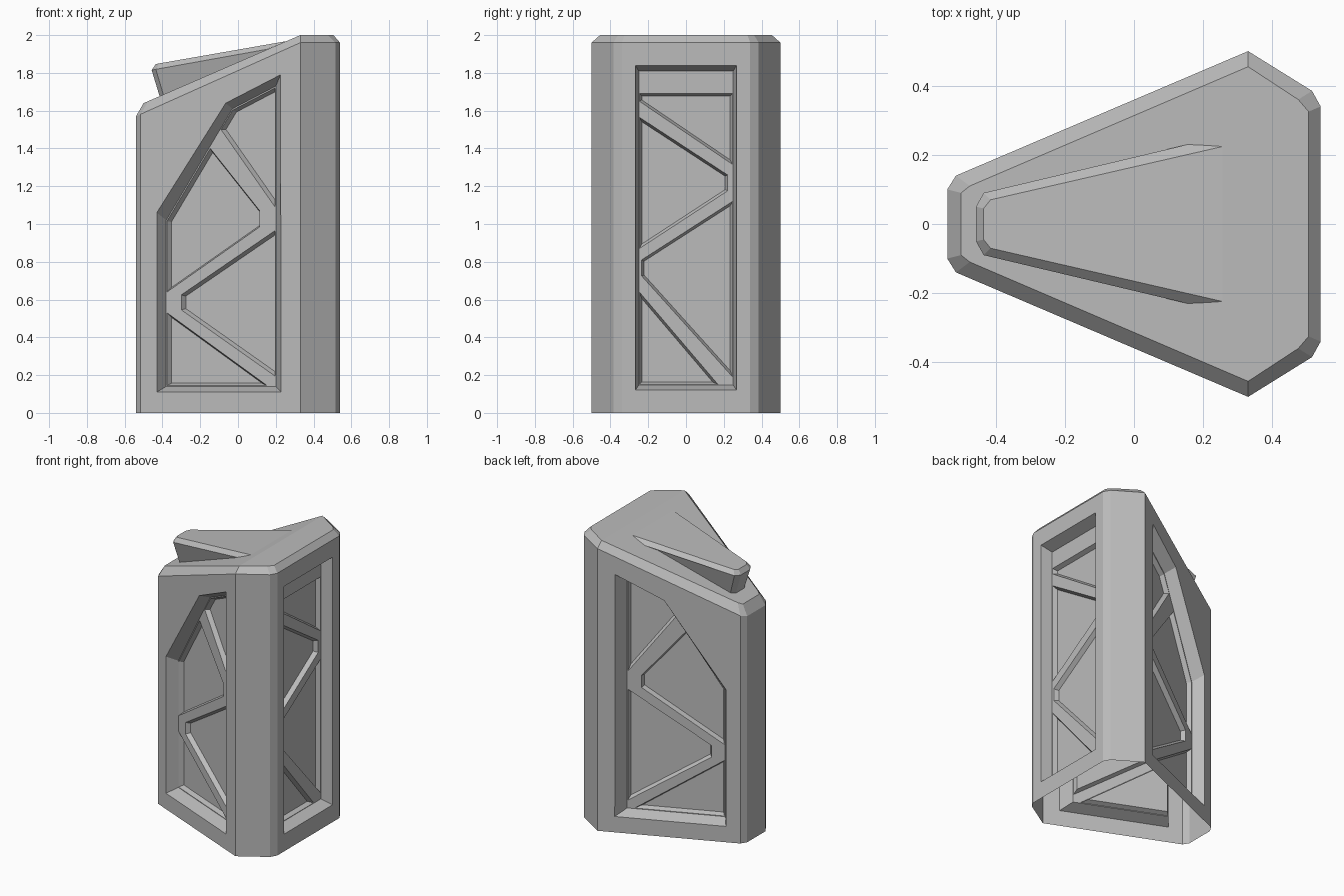
import bpy, bmesh
from mathutils import Vector
from mathutils.geometry import tessellate_polygon

cube = bpy.data.objects.get("Cube")
if cube:
    bpy.data.objects.remove(cube, do_unlink=True)

grey = bpy.data.materials.new("plain_grey")
grey.use_nodes = True
grey.diffuse_color = (0.5, 0.5, 0.5, 1)
grey.node_tree.nodes["Principled BSDF"].inputs["Base Color"].default_value = (0.5, 0.5, 0.5, 1)

RIM, POCKET, BEVEL = 0.078, 0.03, 0.013


def add_face(bm, points, outward):
    """Add one polygon, wound to face outward."""
    face = bm.faces.new([bm.verts.new(p) for p in points])
    face.normal_update()
    if face.normal.dot(Vector(outward)) < 0:
        face.normal_flip()
    return face


def fill_with_holes(bm, loops, place, outward):
    """Fill a flat outline around its holes; place maps (u, z) into space."""
    flat = [Vector((u, z, 0)) for loop in loops for u, z in loop]
    for tri in tessellate_polygon([[Vector((u, z, 0)) for u, z in l] for l in loops]):
        add_face(bm, [place(flat[i].x, flat[i].y) for i in tri], outward)


def window_wall(bm, outline, window, inner, cells, place, outward):
    """Wall with a sunken window whose floor carries struts between pockets."""
    fill_with_holes(bm, [outline, window], lambda u, z: place(u, z, 0), outward)
    for i in range(len(window)):
        j = (i + 1) % len(window)
        add_face(bm, [place(*window[i], 0), place(*window[j], 0),
                      place(*inner[j], RIM), place(*inner[i], RIM)], outward)
    fill_with_holes(bm, [inner] + cells, lambda u, z: place(u, z, RIM), outward)
    pockets = [add_face(bm, [place(u, z, RIM) for u, z in c], outward) for c in cells]
    bmesh.ops.inset_individual(bm, faces=pockets, thickness=BEVEL, depth=-POCKET,
                               use_even_offset=True)


def finish(bm, name):
    bmesh.ops.remove_doubles(bm, verts=bm.verts, dist=0.0001)
    mesh = bpy.data.meshes.new(name)
    bm.to_mesh(mesh)
    bm.free()
    mesh.materials.append(grey)
    bpy.context.collection.objects.link(bpy.data.objects.new(name, mesh))


def mirrored(half):
    return half + [(x, -y) for x, y in reversed(half)]


def shoulder_z(x):
    return min(1.96, 1.96 + 0.448 * (x - 0.33))


def roof_z(x):
    return min(2.0, 2.0 + 0.434 * (x - 0.33))


# Body: wedge footprint, open underneath
base = mirrored([(-0.54, 0.10), (-0.515, 0.14), (0.33, 0.50), (0.515, 0.385), (0.54, 0.34)])
roof = mirrored([(-0.50, 0.09), (-0.475, 0.11), (0.33, 0.455), (0.475, 0.36), (0.505, 0.325)])
bm = bmesh.new()
for i in range(len(base)):
    j = (i + 1) % len(base)
    (ax, ay), (bx, by) = base[i], base[j]
    (cx, cy), (dx, dy) = roof[j], roof[i]
    out = (by - ay, ax - bx, 0)
    if out[0] * (ax + bx) + out[1] * (ay + by) < 0:
        out = (-out[0], -out[1], 0)
    a, b = (ax, ay, shoulder_z(ax)), (bx, by, shoulder_z(bx))
    if i not in (1, 4, 7):          # plain walls
        add_face(bm, [(ax, ay, 0), (bx, by, 0), b, a], out)
    add_face(bm, [a, b, (cx, cy, roof_z(cx)), (dx, dy, roof_z(dx))], (0, 0, 1))  # top bevel

# Sloping roof and flat roof
for keep in (lambda x: x <= 0.33, lambda x: x >= 0.33):
    add_face(bm, [(x, y, roof_z(x)) for x, y in roof if keep(x)], (0, 0, 1))

# Two long side walls
side_outline = [(-0.515, 0), (0.33, 0), (0.33, shoulder_z(0.33)), (-0.515, shoulder_z(-0.515))]
side_window = [(-0.43, 0.11), (0.228, 0.11), (0.225, 1.79), (-0.065, 1.64), (-0.43, 1.06)]
side_inner = [(-0.38, 0.14), (0.2, 0.14), (0.2, 1.73), (-0.03, 1.61), (-0.38, 1.02)]
side_cells = [
    [(-0.376, 0.64), (0.115, 0.985), (0.115, 1.07), (-0.147, 1.40), (-0.376, 1.015)],
    [(0.196, 1.09), (0.196, 1.72), (-0.028, 1.603), (-0.09, 1.50)],
    [(0.196, 0.965), (-0.30, 0.625), (-0.30, 0.545), (0.196, 0.195)],
    [(-0.376, 0.53), (0.155, 0.144), (-0.376, 0.144)],
]
for s in (1, -1):
    def on_side(x, z, d, s=s):
        return (x, s * (0.14 + (x + 0.515) * 0.36 / 0.845 - d / 0.92), z)
    window_wall(bm, side_outline, side_window, side_inner, side_cells,
                on_side, (-0.392, 0.92 * s, 0))

# Broad end wall
end_outline = [(-0.34, 0), (0.34, 0), (0.34, 1.96), (-0.34, 1.96)]
end_window = [(-0.268, 0.12), (0.268, 0.12), (0.268, 1.84), (-0.268, 1.84)]
end_inner = [(-0.25, 0.147), (0.25, 0.147), (0.25, 1.81), (-0.25, 1.81)]
end_cells = [
    [(-0.247, 1.65), (0.247, 1.315), (0.247, 1.69), (-0.247, 1.69)],
    [(-0.247, 1.565), (0.22, 1.26), (0.22, 1.175), (-0.247, 0.87)],
    [(0.247, 1.12), (-0.235, 0.81), (-0.235, 0.725), (0.247, 0.19)],
    [(-0.247, 0.64), (0.17, 0.15), (-0.247, 0.15)],
]
window_wall(bm, end_outline, end_window, end_inner, end_cells,
            lambda y, z, d: (0.54 - d, y, z), (1, 0, 0))
finish(bm, "wedge_body")

# Raised wedge on the roof: undercut sides, bevelled edge, flat top
foot = mirrored([(0.155, 0.2), (-0.39, 0.075), (-0.41, 0.045)])
edge = mirrored([(0.155, 0.23), (-0.435, 0.09), (-0.457, 0.05)])
top = mirrored([(0.26, 0.225), (-0.415, 0.07), (-0.435, 0.045)])
rings = [[(x, y, roof_z(x) - 0.02) for x, y in foot],
         [(x, y, 1.815 + 0.18 * (x + 0.457)) for x, y in edge],
         [(x, y, 1.847 + 0.175 * (x + 0.435)) for x, y in top]]
bm = bmesh.new()
for low, high in zip(rings, rings[1:]):
    for i in range(len(low) - 1):
        mid = (Vector(low[i]) + Vector(low[i + 1])) / 2
        add_face(bm, [low[i], low[i + 1], high[i + 1], high[i]], (mid.x - 0.1, mid.y, 0))
add_face(bm, rings[-1], (0, 0, 1))
finish(bm, "roof_wedge")
